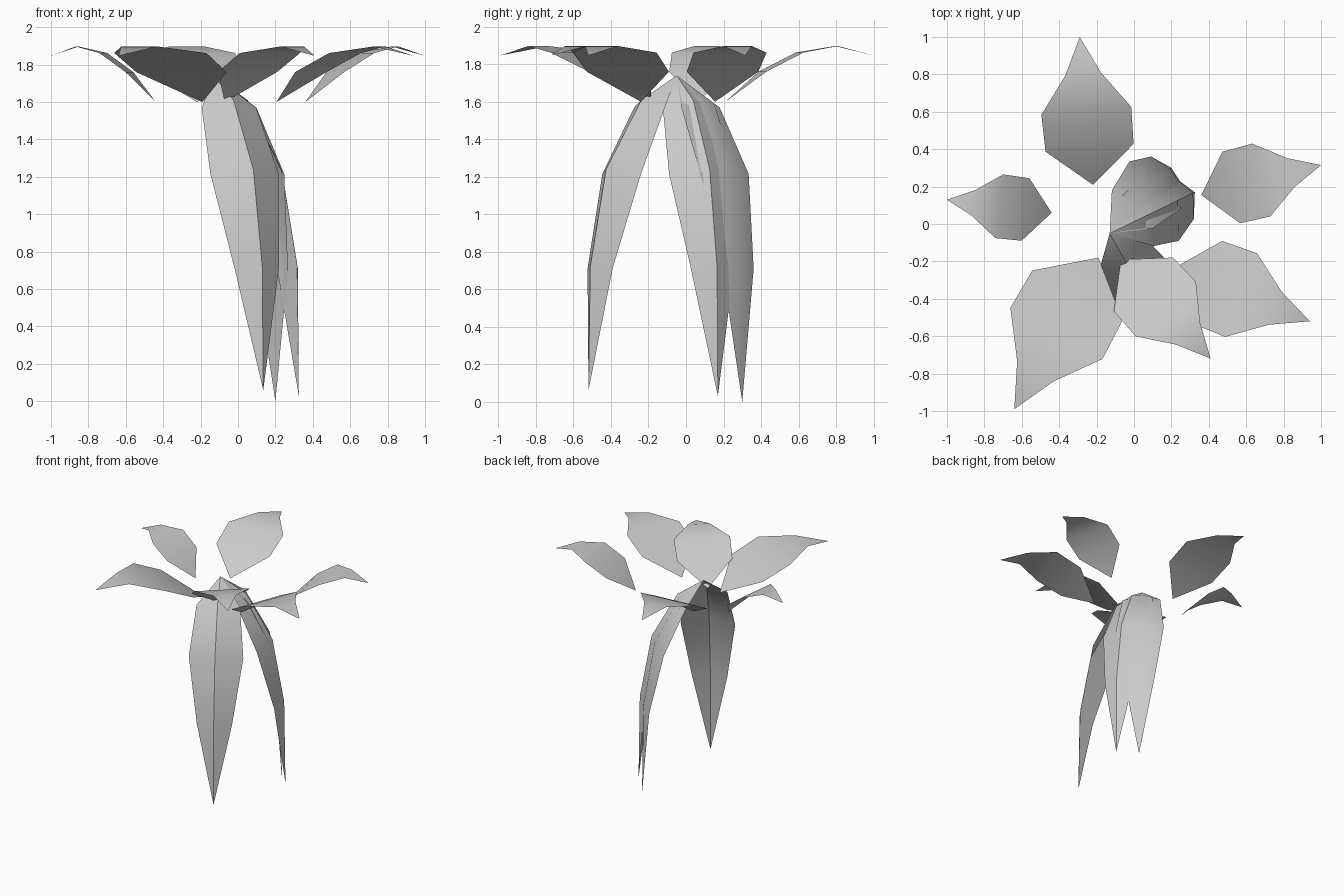
import bpy, math
from mathutils import Vector

if "Cube" in bpy.data.objects:
    bpy.data.objects.remove(bpy.data.objects["Cube"])


def add_mesh(name, verts, faces):
    mesh = bpy.data.meshes.new(name)
    mesh.from_pydata(verts, [], faces)
    mesh.update()
    obj = bpy.data.objects.new(name, mesh)
    bpy.context.collection.objects.link(obj)
    bpy.ops.object.select_all(action='DESELECT')
    obj.select_set(True)
    bpy.context.view_layer.objects.active = obj
    bpy.ops.object.shade_smooth_by_angle(angle=math.radians(35))
    return obj


# Upper leaves: one flat-across arched leaf, stretched from base to tip
def upper_leaf(name, base, tip):
    base, tip = Vector(base), Vector(tip)
    axis = tip - base
    side = Vector((-axis.y, axis.x))
    verts = [(*base, 1.6)]
    for t, half, z in [(.25, .298, 1.76), (.5, .304, 1.862), (.75, .12, 1.897)]:
        c = base + axis * t
        verts += [(*(c + side * half), z), (*(c - side * half), z)]
    verts.append((*tip, 1.847))
    add_mesh(name, verts, [(0, 2, 1), (1, 2, 4, 3), (3, 4, 6, 5), (5, 6, 7)])


# Hanging leaves: long drooping leaf with a raised centre fold
def hanging_leaf(name, tip, fold):
    apex = Vector((-.13, -.05, 1.74))
    axis = Vector((tip[0] - apex.x, tip[1] - apex.y, 0))
    size = axis.length / .54
    out = axis.normalized()
    side = Vector((-out.y, out.x, 0))
    verts = [apex]
    # radial position, ridge height, edge height, half width, inward fold
    for t, z, ze, half, inward in [(.4, 1.61, 1.57, .167, .05),
                                   (.8, 1.24, 1.215, .21, .095),
                                   (.98, .72, .71, .136, .06)]:
        ridge = apex + axis * t
        edge = ridge - out * inward * fold
        left, right = edge + side * half * size, edge - side * half * size
        ridge.z, left.z, right.z = z, ze, ze
        verts += [left, ridge, right]
    verts.append(Vector(tip))
    faces = [(0, 2, 1), (0, 3, 2), (7, 8, 10), (8, 9, 10)]
    for a in (1, 4):
        faces += [(a, a + 1, a + 4, a + 3), (a + 1, a + 2, a + 5, a + 4)]
    add_mesh(name, verts, faces)


upper_leaf("upper_leaf_back", (-.22, .21), (-.29, 1.0))
upper_leaf("upper_leaf_left", (-.44, .06), (-1.0, .13))
upper_leaf("upper_leaf_right", (.36, .155), (1.0, .315))
upper_leaf("upper_leaf_front_right", (.205, -.24), (.94, -.52))
upper_leaf("upper_leaf_front", (-.07, -.19), (.41, -.72))
upper_leaf("upper_leaf_front_left", (-.19, -.18), (-.64, -.99))

hanging_leaf("hanging_leaf_front", (.135, -.52, .06), 1.0)
hanging_leaf("hanging_leaf_back", (.20, .30, .0), .35)
hanging_leaf("hanging_leaf_right", (.325, .17, .03), .95)
